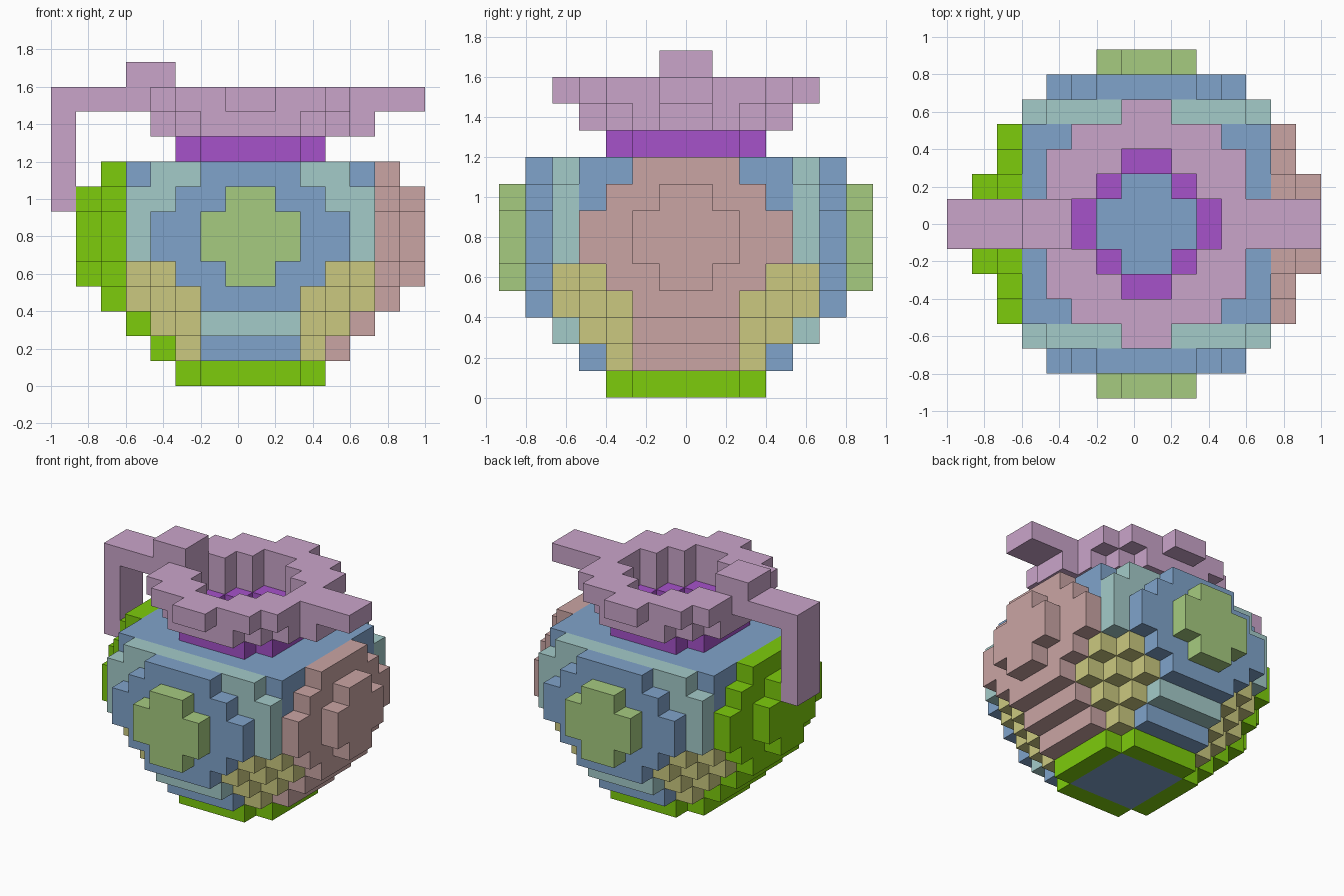
import bpy
import bmesh
from mathutils import Vector

cube = bpy.data.objects.get("Cube")
if cube:
    bpy.data.objects.remove(cube, do_unlink=True)

U = 2 / 15                                    # edge of one block
ORIGIN = Vector((U / 2, 0, 0))                # axis of the pot


def linear(c):
    c /= 255
    return c / 12.92 if c <= 0.04045 else ((c + 0.055) / 1.055) ** 2.4


def material(name, *rgb):
    mat = bpy.data.materials.new(name)
    mat.use_nodes = True
    color = (*[linear(c) for c in rgb], 1)
    mat.diffuse_color = color
    mat.node_tree.nodes["Principled BSDF"].inputs["Base Color"].default_value = color
    return mat


MATS = {
    "blue": material("blue", 128, 164, 203),
    "teal": material("pale teal", 164, 203, 201),
    "sage": material("sage green", 166, 203, 128),
    "lime": material("lime green", 125, 204, 12),
    "sand": material("sand yellow", 203, 201, 128),
    "rose": material("dusty rose", 202, 165, 164),
    "pink": material("mauve pink", 202, 165, 202),
    "purple": material("purple", 166, 82, 202),
}

# Half-width of each row of blocks, from the middle row outwards, per layer
LAYERS = [
    (3, 3, 2),
    (4, 4, 3, 2),
    (5, 5, 4, 3, 2),
    (6, 6, 5, 4, 3, 2),
    (7, 6, 6, 5, 4, 3, 1),
    (7, 7, 6, 6, 5, 4, 2),
    (7, 7, 6, 6, 5, 4, 2),
    (7, 6, 6, 5, 5, 3, 1),
    (6, 6, 5, 5, 4, 2),
    (3, 3, 2),
    (4, 4, 3, 2),
    (5, 4, 4, 3, 1),
]


def rank(i):
    """Distance of a block from the axis, counted from one."""
    return i + 1 if i >= 0 else -i


def body_color(i, a, b, k):
    side = "rose" if i >= 0 else "lime"
    if k <= 4 and min(a, b) >= 3 and max(a, b) <= 5 and a + b == k + 5:
        return "sand"                         # stepped lower corners
    if a >= min(k + 3, 6):
        return side
    if b == 7:
        return "sage"
    return "teal" if b == 5 and (k >= 5 or k == 2) else "blue"


def part_and_color(i, j, k):
    a, b = rank(i), rank(j)
    if k == 0:
        return "foot", "blue" if max(a, b) <= 2 else "lime"
    if k <= 8:
        return "pot_body", body_color(i, a, b, k)
    if k == 9:
        return (None, None) if a + b <= 3 else ("neck", "purple")
    return (None, None) if a + b <= 4 else ("rim", "pink")


cells = {}
for k, rows in enumerate(LAYERS):
    for j in range(-len(rows), len(rows)):
        reach = rows[rank(j) - 1]
        for i in range(-reach, reach):
            part, color = part_and_color(i, j, k)
            if part:
                cells[i, j, k] = (part, color)


def add_box(part, color, xs, ks):
    """Two-block-deep bar on the middle plane."""
    for i in xs:
        for k in ks:
            for j in (-1, 0):
                cells[i, j, k] = (part, color)


# Handle with its thumb knob, and the spout
add_box("handle", "pink", range(-8, -4), [11])
add_box("handle", "pink", [-8], range(7, 11))
add_box("handle_knob", "pink", [-5, -4], [12])
add_box("spout", "pink", range(4, 7), [11])
add_box("spout", "pink", [4], [10])

DIRS = [Vector(d) for d in
        ((1, 0, 0), (-1, 0, 0), (0, 1, 0), (0, -1, 0), (0, 0, 1), (0, 0, -1))]


def build(part):
    """Mesh the open faces of one part and merge the flat areas."""
    bm = bmesh.new()
    used = []
    for cell, (owner, color) in cells.items():
        if owner != part:
            continue
        if color not in used:
            used.append(color)
        center = Vector(cell) + Vector((0.5, 0.5, 0.5))
        for d in DIRS:
            if tuple(int(c) for c in Vector(cell) + d) in cells:
                continue
            s = Vector((d.y, d.z, d.x)) / 2
            t = d.cross(s)
            mid = center + d / 2
            corners = (mid - s - t, mid + s - t, mid + s + t, mid - s + t)
            face = bm.faces.new([bm.verts.new(p * U + ORIGIN) for p in corners])
            face.material_index = used.index(color)
    bmesh.ops.remove_doubles(bm, verts=bm.verts, dist=U / 100)
    bm.normal_update()
    bmesh.ops.dissolve_limit(bm, angle_limit=0.01, verts=bm.verts, edges=bm.edges,
                             delimit={"MATERIAL"})
    mesh = bpy.data.meshes.new(part)
    bm.to_mesh(mesh)
    bm.free()
    for color in used:
        mesh.materials.append(MATS[color])
    obj = bpy.data.objects.new(part, mesh)
    bpy.context.scene.collection.objects.link(obj)


for name in ("foot", "pot_body", "neck", "rim", "handle", "handle_knob", "spout"):
    build(name)
